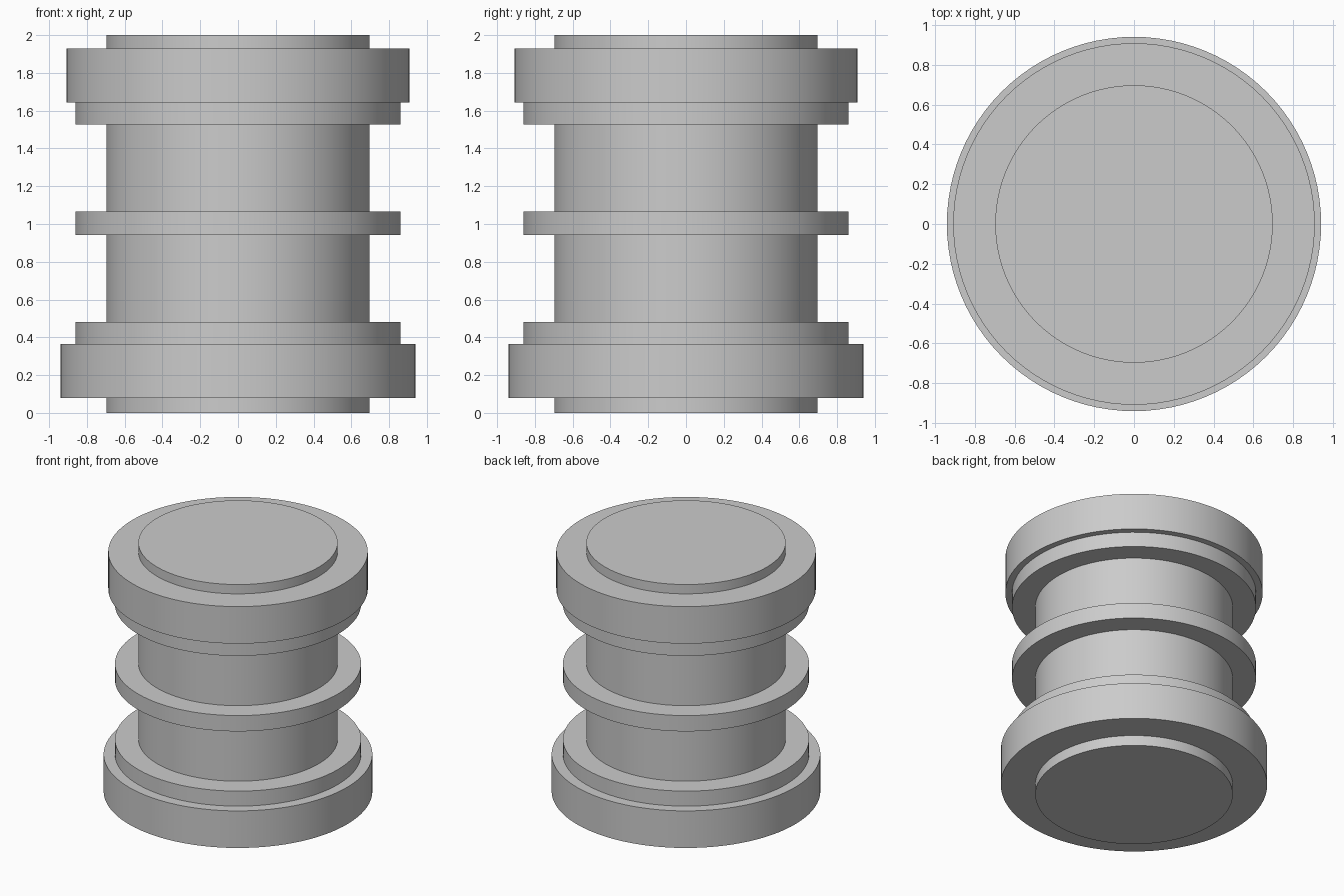
import bpy
import math

cube = bpy.data.objects.get("Cube")
if cube:
    bpy.data.objects.remove(cube, do_unlink=True)

# Single grey finish
grey = bpy.data.materials.new("plain grey")
grey.use_nodes = True
colour = (0.6, 0.6, 0.6, 1.0)
grey.diffuse_color = colour
grey.node_tree.nodes["Principled BSDF"].inputs["Base Color"].default_value = colour


def disc(name, radius, bottom, top):
    """Upright cylinder between two heights, smooth round with sharp rims."""
    bpy.ops.mesh.primitive_cylinder_add(
        vertices=96, radius=radius, depth=top - bottom,
        location=(0, 0, (bottom + top) / 2))
    part = bpy.context.object
    part.name = name
    part.data.materials.append(grey)
    bpy.ops.object.shade_smooth_by_angle(angle=math.radians(30))


# Central drum running the full height
disc("core", 0.697, 0.0, 2.0)

# Lower flange and its step
disc("lower_flange", 0.94, 0.08, 0.366)
disc("lower_step", 0.861, 0.366, 0.482)

# Middle collar
disc("middle_collar", 0.861, 0.943, 1.065)

# Upper step and flange
disc("upper_step", 0.861, 1.526, 1.642)
disc("upper_flange", 0.908, 1.642, 1.928)
